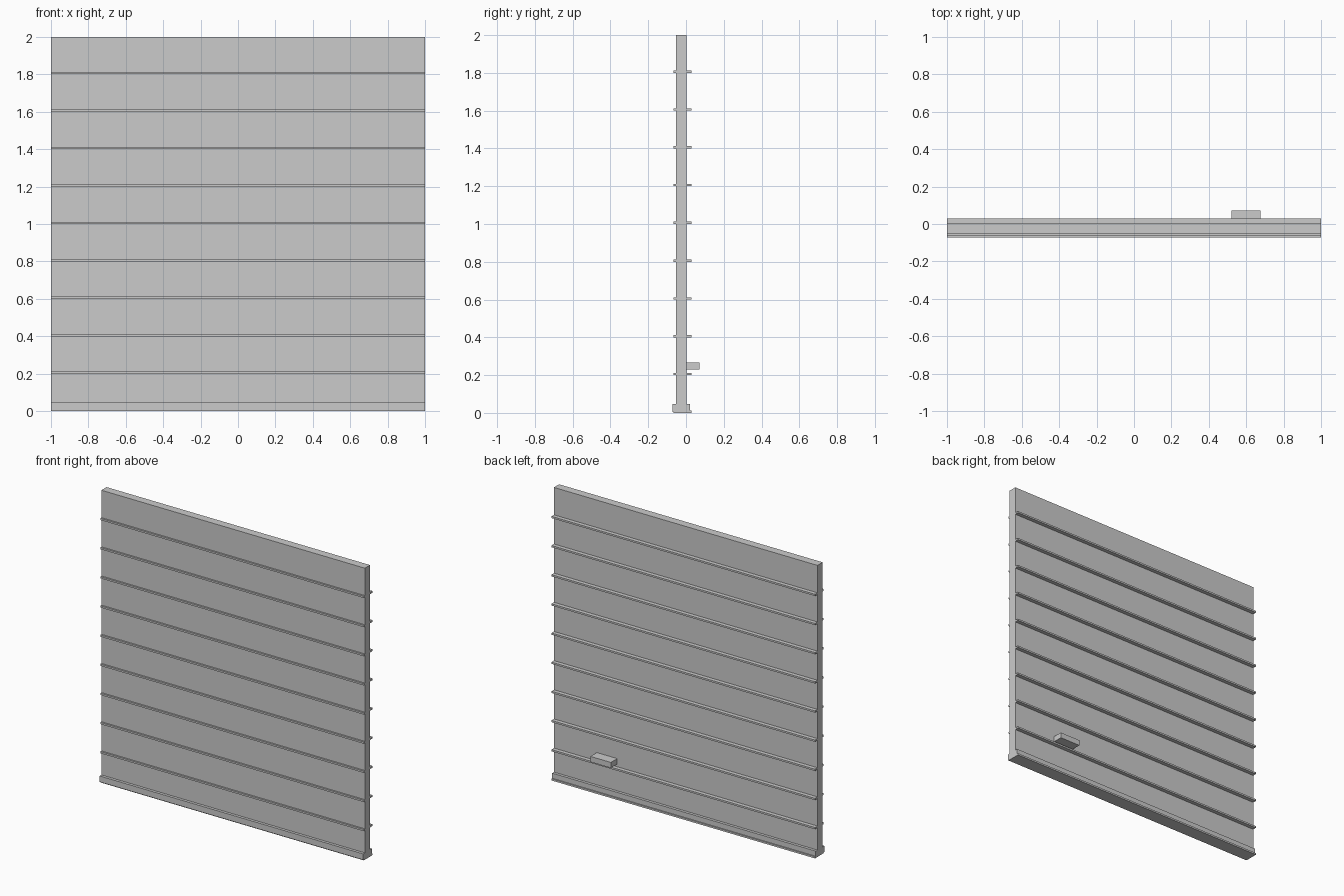
import bpy

if "Cube" in bpy.data.objects:
    bpy.data.objects.remove(bpy.data.objects["Cube"])


def box(name, x, y, z):
    """Axis-aligned box from (min, max) ranges."""
    bpy.ops.mesh.primitive_cube_add(
        size=1, location=[(a + b) / 2 for a, b in (x, y, z)])
    ob = bpy.context.object
    ob.name = name
    ob.scale = [b - a for a, b in (x, y, z)]
    bpy.ops.object.transform_apply(location=False, rotation=False, scale=True)
    return ob


WIDTH = (-1, 1)

# Main shutter panel
box("door_panel", WIDTH, (-0.053, 0.003), (0, 2))

# Thin horizontal ribs, evenly spaced from the ground up
rib = box("slat_ribs", WIDTH, (-0.065, 0.03), (0.0, 0.012))
arr = rib.modifiers.new("repeat", 'ARRAY')
arr.count = 10
arr.use_relative_offset = False
arr.use_constant_offset = True
arr.constant_offset_displace = (0, 0, 0.2)

# Thicker bottom rail
box("bottom_rail", WIDTH, (-0.072, 0.022), (0.006, 0.047))

# Handle block on the back
box("handle", (0.52, 0.675), (0.0, 0.072), (0.23, 0.268))
